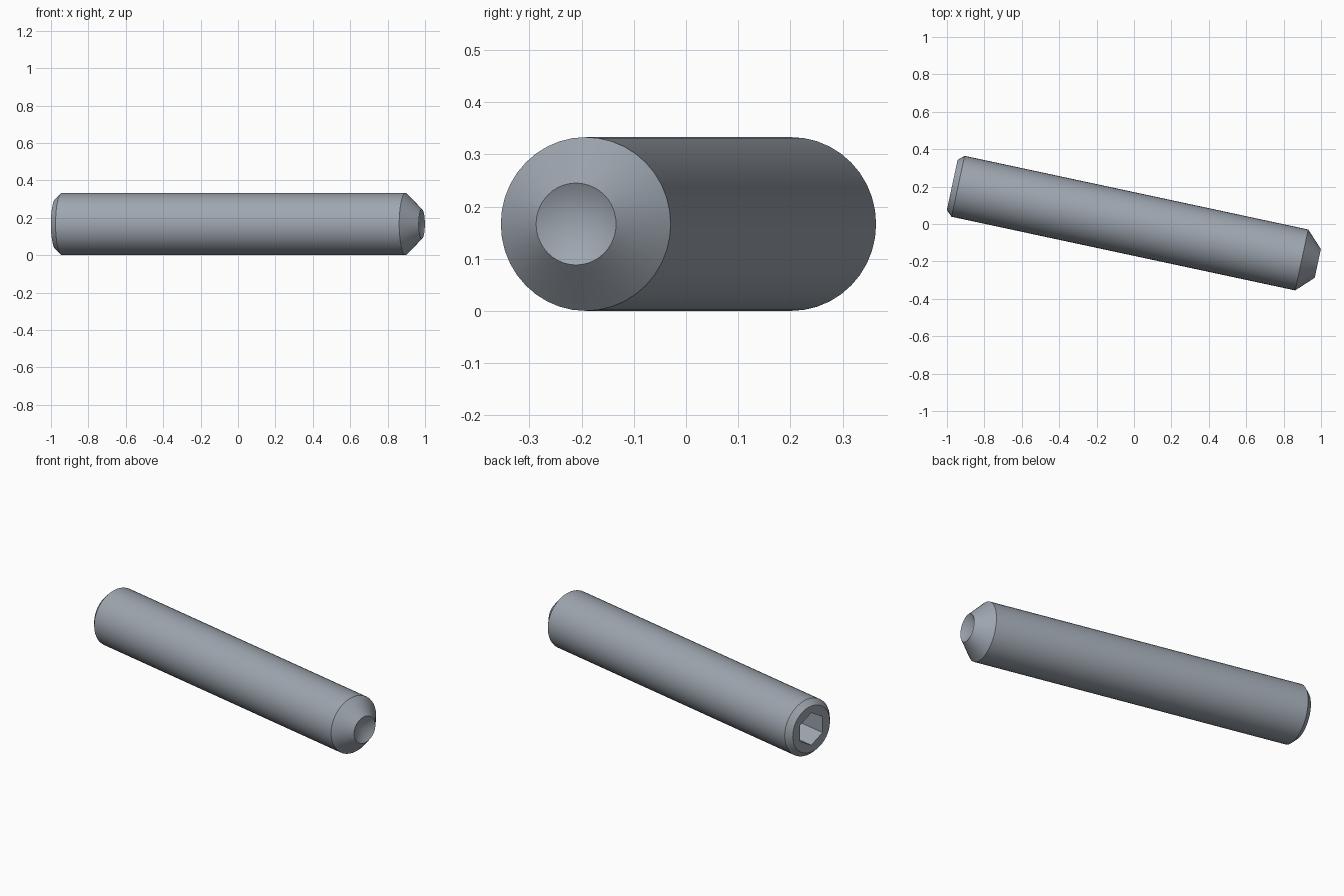
import bpy, bmesh, math
from mathutils import Matrix

cube = bpy.data.objects.get("Cube")
if cube:
    bpy.data.objects.remove(cube, do_unlink=True)

RADIUS = 0.1665
SIDES = 40
TILT = math.radians(-12.1)

steel = bpy.data.materials.new("blue_grey_steel")
steel.use_nodes = True
colour = (0.34, 0.38, 0.43, 1)
steel.diffuse_color = colour
steel.node_tree.nodes["Principled BSDF"].inputs["Base Color"].default_value = colour


def make_object(name, bm):
    """Turn a bmesh built along x into an object lying at the body's angle."""
    bmesh.ops.recalc_face_normals(bm, faces=bm.faces)
    mesh = bpy.data.meshes.new(name)
    bm.to_mesh(mesh)
    bm.free()
    mesh.materials.append(steel)
    obj = bpy.data.objects.new(name, mesh)
    bpy.context.collection.objects.link(obj)
    obj.location.z = RADIUS
    obj.rotation_euler.z = TILT
    return obj


# Turned body: socket end, chamfer, shank, long chamfer, conical cup
profile = [(-0.994, 0), (-0.994, 0.137), (-0.962, RADIUS),
           (0.917, RADIUS), (1.005, 0.0785), (0.96, 0)]
bm = bmesh.new()
verts = [bm.verts.new((x, 0, r)) for x, r in profile]
edges = [bm.edges.new(pair) for pair in zip(verts, verts[1:])]
bmesh.ops.spin(bm, geom=verts + edges, cent=(0, 0, 0), axis=(1, 0, 0),
               angle=math.tau, steps=SIDES)
bmesh.ops.remove_doubles(bm, verts=bm.verts, dist=0.0001)
# Merge the socket end into one flat face
end = [f for f in bm.faces if all(v.co.x < -0.99 for v in f.verts)]
bmesh.ops.dissolve_faces(bm, faces=end, use_verts=True)
body = make_object("set_screw_body", bm)

# Hexagonal socket, corners pointing up and down
SOCKET_DEPTH = 0.2
bm = bmesh.new()
bmesh.ops.create_cone(bm, cap_ends=True, segments=6, radius1=0.096, radius2=0.096,
                      depth=2 * SOCKET_DEPTH,
                      matrix=Matrix.Translation((-0.994, 0, 0))
                      @ Matrix.Rotation(math.pi / 2, 4, 'Y'))
top = max(bm.verts, key=lambda v: v.co.z).co
turn = math.atan2(top.y, top.z)
bmesh.ops.rotate(bm, verts=bm.verts, cent=(0, 0, 0),
                 matrix=Matrix.Rotation(turn, 3, 'X'))
cutter = make_object("hex_socket_cutter", bm)
cutter.hide_render = True

cut = body.modifiers.new("hex_socket", 'BOOLEAN')
cut.operation = 'DIFFERENCE'
cut.solver = 'EXACT'
cut.object = cutter
bpy.context.view_layer.update()

bpy.ops.object.select_all(action='DESELECT')
body.select_set(True)
bpy.context.view_layer.objects.active = body
bpy.ops.object.modifier_apply(modifier=cut.name)
bpy.data.objects.remove(cutter, do_unlink=True)
bpy.ops.object.shade_smooth_by_angle(angle=math.radians(25))
